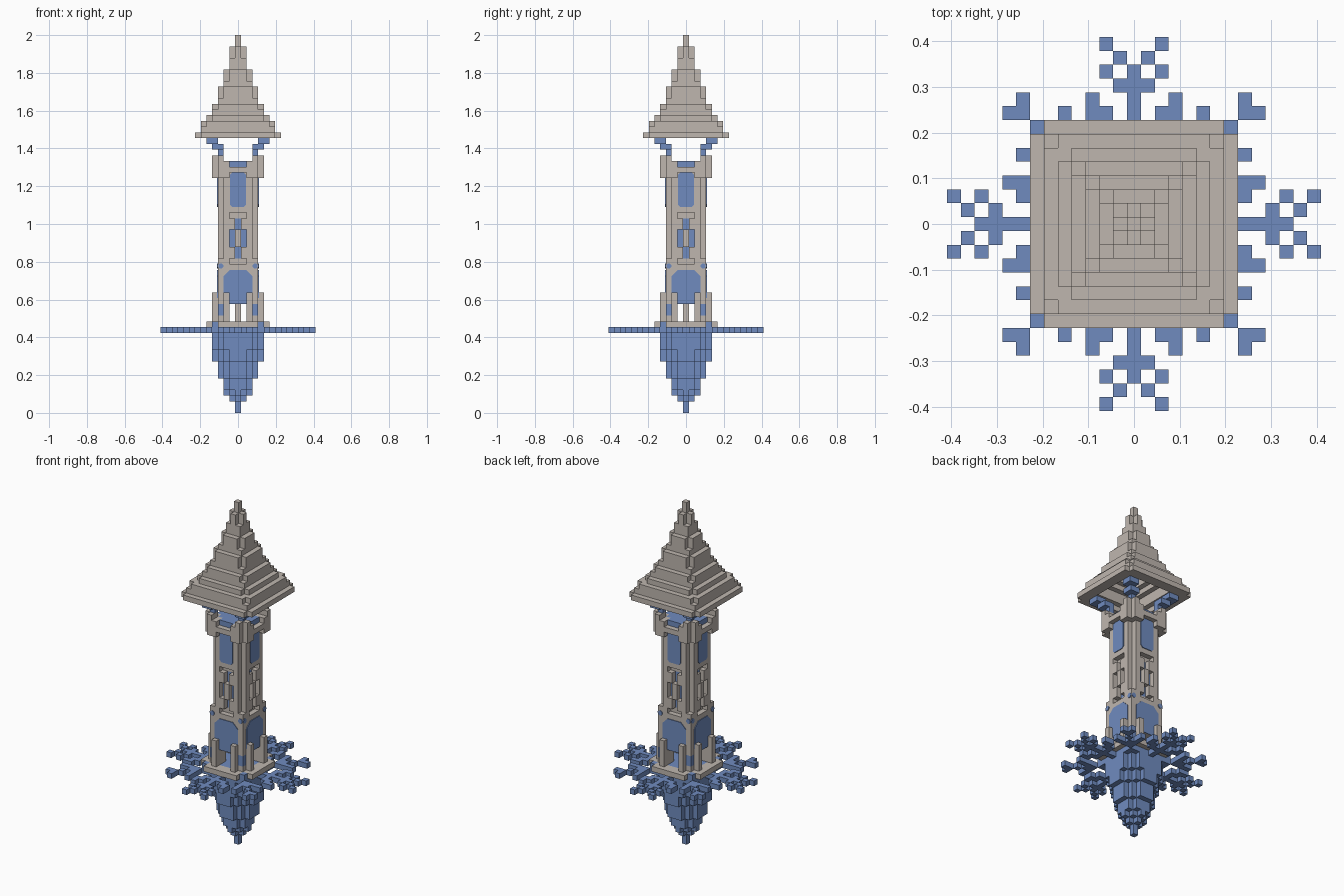
import bpy, bmesh, math
from mathutils import Matrix, Vector

U = 2 / 66  # block size

if "Cube" in bpy.data.objects:
    bpy.data.objects.remove(bpy.data.objects["Cube"])


def material(name, rgb):
    m = bpy.data.materials.new(name)
    m.use_nodes = True
    m.diffuse_color = (*rgb, 1)
    m.node_tree.nodes["Principled BSDF"].inputs["Base Color"].default_value = (*rgb, 1)
    return m


STONE = material("warm grey stone", (0.52, 0.47, 0.43))
BLUE = material("frost blue", (0.16, 0.26, 0.52))
DIRS = [Vector(s * c for c in axis) for s in (1, -1)
        for axis in ((1, 0, 0), (0, 1, 0), (0, 0, 1))]


def finish(name, bm, mats):
    me = bpy.data.meshes.new(name)
    bm.to_mesh(me)
    bm.free()
    for m in mats:
        me.materials.append(m)
    ob = bpy.data.objects.new(name, me)
    bpy.context.collection.objects.link(ob)
    return ob


def blocks(name, cells, mat, accent=None, is_accent=None):
    """Skin a set of (x, y, layer) blocks with their exposed faces."""
    bm = bmesh.new()
    for c in cells:
        mid = Vector(c) + Vector((0, 0, 0.5))
        for d in DIRS:
            if tuple(int(v) for v in Vector(c) + d) in cells:
                continue
            a = Vector((d.y, d.z, d.x))
            b = d.cross(a)
            quad = [mid + (d + a * i + b * j) / 2
                    for i, j in ((1, 1), (-1, 1), (-1, -1), (1, -1))]
            f = bm.faces.new([bm.verts.new(p * U) for p in quad])
            f.material_index = int(bool(is_accent and is_accent(*c)))
    bmesh.ops.remove_doubles(bm, verts=bm.verts, dist=U / 100)
    return finish(name, bm, [mat, accent] if accent else [mat])


def layer(r, cut, ks, keep=lambda lo, hi: True):
    """Square layers of half-size r with stepped corners; keep tests min/max of |x|,|y|."""
    span = range(-r, r + 1)
    return {(x, y, k) for x in span for y in span for k in ks
            if 2 * r - abs(x) - abs(y) >= cut
            and keep(min(abs(x), abs(y)), max(abs(x), abs(y)))}


def eightfold(points, k):
    return {(sx * p, sy * q, k) for a, b in points for p, q in ((a, b), (b, a))
            for sx in (1, -1) for sy in (1, -1)}


# Hanging foundation
root = (layer(0, 0, range(0, 2)) | layer(1, 1, [2]) | layer(2, 2, [3]) | layer(2, 1, [4, 5])
        | layer(3, 2, range(6, 9)) | layer(4, 3, [9, 10]) | layer(4, 2, range(11, 14)))
blocks("hanging_foundation", root, BLUE)

# Snowflake platform
flake = [(0, i) for i in range(12)] + [(i, i) for i in range(9)]
flake += [(5, i) for i in range(6, 9)]
flake += [(1, 7), (2, 7), (2, 8), (3, 8), (3, 9), (8, 9)]
flake += [(1, 10), (2, 11), (1, 12), (2, 13)]
blocks("snowflake_platform", eightfold(flake, 14) | layer(4, 0, [14]), BLUE)

# Terrace around the tower, with posts
blocks("terrace", layer(5, 2, [15]), STONE, BLUE,
       lambda x, y, k: max(abs(x), abs(y)) <= 3 or abs(x) == abs(y) == 4)
posts = set()
for k in range(16, 21):
    posts |= eightfold([(2, 4)], k)
blocks("terrace_posts", posts, STONE)
blocks("inner_pillar", layer(0, 0, range(16, 19)), STONE)

# Tower: open piers, solid lower storey, shaft with recessed corners
tower = layer(3, 0, range(16, 19), lambda lo, hi: lo >= 2)
tower |= layer(3, 0, range(19, 27)) | layer(3, 1, range(27, 41)) | layer(3, 0, range(41, 43))


def recess(x, y, k):
    lo, hi = min(abs(x), abs(y)), max(abs(x), abs(y))
    if hi != 3:
        return False
    return (k in (26, 34) and lo <= 1) or (k in (27, 28, 32, 33) and lo == 0) \
        or (29 <= k <= 31 and lo == 1)


tower = {c for c in tower if not recess(*c)}


def tower_blue(x, y, k):
    lo, hi = min(abs(x), abs(y)), max(abs(x), abs(y))
    return (27 <= k <= 33 and hi == 2 and lo <= 1) or (lo == 3 and k in (17, 18))


blocks("tower", tower, STONE, BLUE, tower_blue)

# Collar with corner battlements and a blue floor
collar = layer(4, 1, [41], lambda lo, hi: lo >= 2 and hi == 4)
collar |= layer(4, 1, [42], lambda lo, hi: hi >= 3)
collar |= layer(4, 1, [43], lambda lo, hi: hi >= 3 and lo >= 2)
collar |= layer(4, 1, [44], lambda lo, hi: lo >= 3)
blocks("collar", collar, STONE)
blocks("belfry_floor", layer(2, 0, [43]) | layer(3, 0, [43], lambda lo, hi: lo <= 1), BLUE)

# Corner braces carrying the roof
braces = (eightfold([(3, 3)], 45) | eightfold([(3, 3), (3, 4), (4, 4)], 46)
          | eightfold([(4, 4), (4, 5), (5, 5)], 47))
blocks("roof_braces", braces, BLUE)

# Hollow stepped roof: half-size, corner cut, layers
roof = set()
for r, cut, lo_k, hi_k in ((7, 1, 48, 48), (6, 0, 49, 49), (6, 1, 50, 50), (5, 1, 51, 51),
                           (4, 0, 52, 52), (4, 1, 53, 53), (3, 0, 54, 54), (3, 1, 55, 56),
                           (2, 0, 57, 57), (2, 1, 58, 59), (1, 0, 60, 61), (1, 1, 62, 63),
                           (0, 0, 64, 65)):
    roof |= layer(r, cut, range(lo_k, hi_k + 1), lambda lo, hi: r < 3 or hi >= r - 1)
blocks("roof", roof, STONE)


# Painted windows and dots: thin chamfered plates on all four sides
def plates(name, half_w, z0, z1, chamfer, x=0):
    bm = bmesh.new()
    w, c = half_w, chamfer
    outline = [(-w + c, z0), (w - c, z0), (w, z0 + c), (w, z1 - c),
               (w - c, z1), (-w + c, z1), (-w, z1 - c), (-w, z0 + c)]
    for turn in range(4):
        rot = Matrix.Rotation(turn * math.pi / 2, 3, "Z")
        f = bm.faces.new([bm.verts.new(rot @ Vector(((x + px) * U, -3.5 * U, pz * U)))
                          for px, pz in outline])
        out = bmesh.ops.extrude_face_region(bm, geom=[f])["geom"]
        bmesh.ops.translate(bm, vec=rot @ Vector((0, -0.004, 0)),
                            verts=[v for v in out if isinstance(v, bmesh.types.BMVert)])
    bmesh.ops.recalc_face_normals(bm, faces=bm.faces)
    finish(name, bm, [BLUE])


plates("round_windows", 2.5, 19, 25, 1.1)
plates("tall_windows", 1.4, 36, 42, 0.4)
plates("left_corner_dots", 0.45, 25.2, 26.1, 0.3, x=-3)
plates("right_corner_dots", 0.45, 25.2, 26.1, 0.3, x=3)
